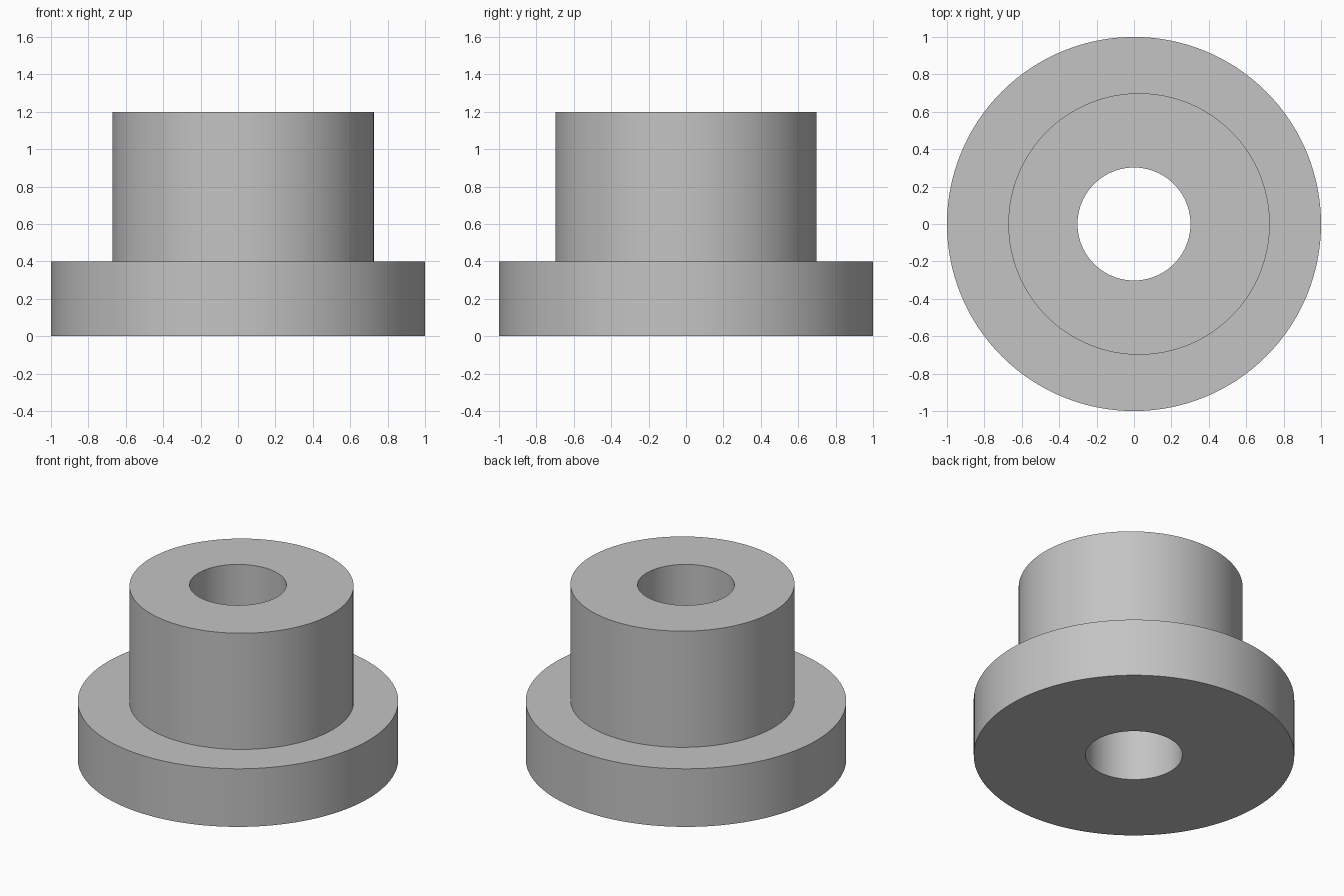
import bpy, bmesh
from math import cos, sin, tau, radians

cube = bpy.data.objects.get("Cube")
if cube:
    bpy.data.objects.remove(cube, do_unlink=True)

SIDES = 128
HUB_SHIFT = 0.027  # the hub sits slightly off the flange axis

grey = bpy.data.materials.new("plain grey")
grey.use_nodes = True
colour = (0.55, 0.55, 0.55, 1)
grey.diffuse_color = colour
grey.node_tree.nodes["Principled BSDF"].inputs["Base Color"].default_value = colour


def ring(bm, radius, z, shift=0):
    return [bm.verts.new((shift + radius * cos(tau * i / SIDES),
                          radius * sin(tau * i / SIDES), z))
            for i in range(SIDES)]


# Flange, eccentric hub and straight bore as one closed skin of rings
bm = bmesh.new()
rings = [
    ring(bm, 0.302, 0),               # bore, lower edge
    ring(bm, 1.0, 0),                 # flange, lower edge
    ring(bm, 1.0, 0.4),               # flange, upper edge
    ring(bm, 0.699, 0.4, HUB_SHIFT),  # hub, foot
    ring(bm, 0.699, 1.2, HUB_SHIFT),  # hub, top edge
    ring(bm, 0.302, 1.2),             # bore, upper edge
]
for a, b in zip(rings, rings[1:] + rings[:1]):
    for i in range(SIDES):
        j = (i + 1) % SIDES
        bm.faces.new((a[i], a[j], b[j], b[i]))
bmesh.ops.recalc_face_normals(bm, faces=bm.faces)

mesh = bpy.data.meshes.new("flanged_bushing")
bm.to_mesh(mesh)
bm.free()
mesh.materials.append(grey)
bushing = bpy.data.objects.new("flanged_bushing", mesh)
bpy.context.collection.objects.link(bushing)

# Smooth walls with crisp rims
bpy.ops.object.select_all(action="DESELECT")
bushing.select_set(True)
bpy.context.view_layer.objects.active = bushing
bpy.ops.object.shade_smooth_by_angle(angle=radians(30))
